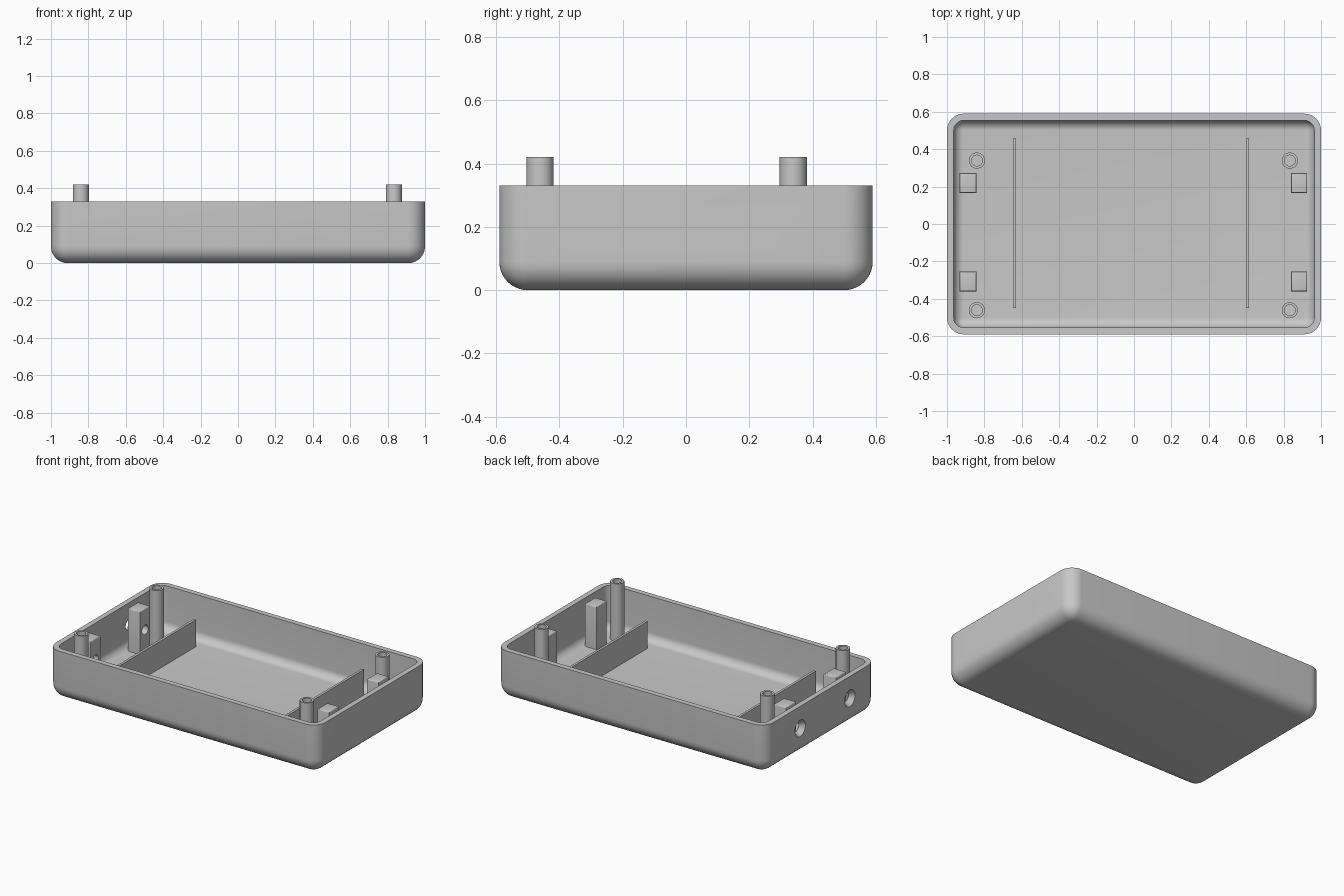
import bpy, bmesh
from math import sin, cos, pi
from mathutils import Matrix, Vector

cube = bpy.data.objects.get("Cube")
if cube:
    bpy.data.objects.remove(cube, do_unlink=True)

GREY = bpy.data.materials.new("light grey plastic")
GREY.use_nodes = True
GREY.diffuse_color = (0.58, 0.58, 0.58, 1)
GREY.node_tree.nodes["Principled BSDF"].inputs["Base Color"].default_value = GREY.diffuse_color

HX, HY, TOP = 1.0, 0.59, 0.33
R, WALL = 0.09, 0.036
FLOOR = WALL - 0.004
HOLES_Y = (-0.307, 0.219)
HOLE_Z = 0.183


def finish(name, bm):
    bmesh.ops.recalc_face_normals(bm, faces=bm.faces)
    mesh = bpy.data.meshes.new(name)
    bm.to_mesh(mesh)
    bm.free()
    ob = bpy.data.objects.new(name, mesh)
    bpy.context.collection.objects.link(ob)
    mesh.materials.append(GREY)
    return ob


def activate(ob):
    bpy.ops.object.select_all(action='DESELECT')
    ob.select_set(True)
    bpy.context.view_layer.objects.active = ob


def smooth(ob):
    activate(ob)
    bpy.ops.object.shade_smooth_by_angle(angle=0.6)


def apply_all(ob):
    activate(ob)
    for mod in list(ob.modifiers):
        bpy.ops.object.modifier_apply(modifier=mod.name)


def loft(rings, closed=False):
    """Join equal rings of points; cap the ends, or close into a loop."""
    bm = bmesh.new()
    loops = [[bm.verts.new(p) for p in ring] for ring in rings]
    n = len(loops[0])
    pairs = list(zip(loops, loops[1:]))
    if closed:
        pairs.append((loops[-1], loops[0]))
    for a, b in pairs:
        for i in range(n):
            j = (i + 1) % n
            bm.faces.new((a[i], a[j], b[j], b[i]))
    if not closed:
        bm.faces.new(loops[0])
        bm.faces.new(loops[-1])
    bmesh.ops.remove_doubles(bm, verts=bm.verts, dist=1e-5)
    return bm


def circle(r, z, n=32):
    return [Vector((r * cos(2 * pi * i / n), r * sin(2 * pi * i / n), z)) for i in range(n)]


def rounded_ring(rho, z, steps=10):
    """Rounded rectangle swept at distance rho from the corner centres."""
    pts = []
    for q, (sx, sy) in enumerate(((1, 1), (-1, 1), (-1, -1), (1, -1))):
        for i in range(steps + 1):
            a = (q + i / steps) * pi / 2
            pts.append(Vector((sx * (HX - R) + rho * cos(a), sy * (HY - R) + rho * sin(a), z)))
    return pts


def box(name, x0, x1, y0, y1, z0, z1, bevel=0):
    bm = bmesh.new()
    bmesh.ops.create_cube(bm, size=1)
    for v in bm.verts:
        v.co = ((x0 + x1) / 2 + v.co.x * (x1 - x0),
                (y0 + y1) / 2 + v.co.y * (y1 - y0),
                (z0 + z1) / 2 + v.co.z * (z1 - z0))
    if bevel:
        top = [e for e in bm.edges if all(v.co.z > z1 - 1e-4 for v in e.verts)]
        bmesh.ops.bevel(bm, geom=top, offset=bevel, segments=3, profile=0.5, affect='EDGES')
    return finish(name, bm)


# Countersunk screw hole cutters
cutters = {}
for side, label in ((1, "left"), (-1, "right")):
    for y in HOLES_Y:
        steps = ((0.032, 0.78), (0.032, 0.967), (0.055, HX), (0.063, HX + 0.01))
        bm = loft([circle(r, d) for r, d in steps])
        bm.transform(Matrix.Translation((0, y, HOLE_Z)) @ Matrix.Rotation(side * pi / 2, 4, 'Y'))
        cutter = finish(f"{label}_hole_cutter", bm)
        cutter.hide_render = True
        cutters[side, y] = cutter


def cut(ob, tools):
    for tool in tools:
        mod = ob.modifiers.new("screw hole", 'BOOLEAN')
        mod.operation = 'DIFFERENCE'
        mod.solver = 'EXACT'
        mod.object = tool
    apply_all(ob)
    smooth(ob)


# Tray shell with filleted base inside and out
ARC = [i / 10 * pi / 2 for i in range(11)]
inner = R - WALL
outside = [(R * sin(a), R - R * cos(a)) for a in ARC] + [(R, TOP)]
inside = [(inner, TOP)] + [(inner * sin(a), R - inner * cos(a)) for a in reversed(ARC)]
shell = finish("tray_shell", loft([rounded_ring(r, z) for r, z in outside + inside]))
cut(shell, cutters.values())

# Screw blocks beside the end walls
for side, x0, x1, label in ((1, 0.84, 0.926, "left"), (-1, -0.933, -0.842, "right")):
    for y, end in zip(HOLES_Y, ("front", "back")):
        block = box(f"{label}_{end}_screw_block", x0, x1, y - 0.053, y + 0.053, FLOOR, 0.325, 0.008)
        cut(block, [cutters[side, y]])

for cutter in cutters.values():
    bpy.data.objects.remove(cutter, do_unlink=True)

# Hollow standoff posts
for x, label in ((0.833, "left"), (-0.84, "right")):
    for y, end in ((-0.461, "front"), (0.339, "back")):
        profile = ((0.043, FLOOR), (0.043, 0.42), (0.029, 0.42), (0.029, FLOOR))
        bm = loft([circle(r, z) for r, z in profile], closed=True)
        bm.transform(Matrix.Translation((x, y, 0)))
        smooth(finish(f"{label}_{end}_post", bm))

# Thin divider ribs across the floor
for x, label in ((0.607, "left"), (-0.639, "right")):
    box(f"{label}_divider", x - 0.008, x + 0.008, -0.45, 0.457, FLOOR, 0.217)
